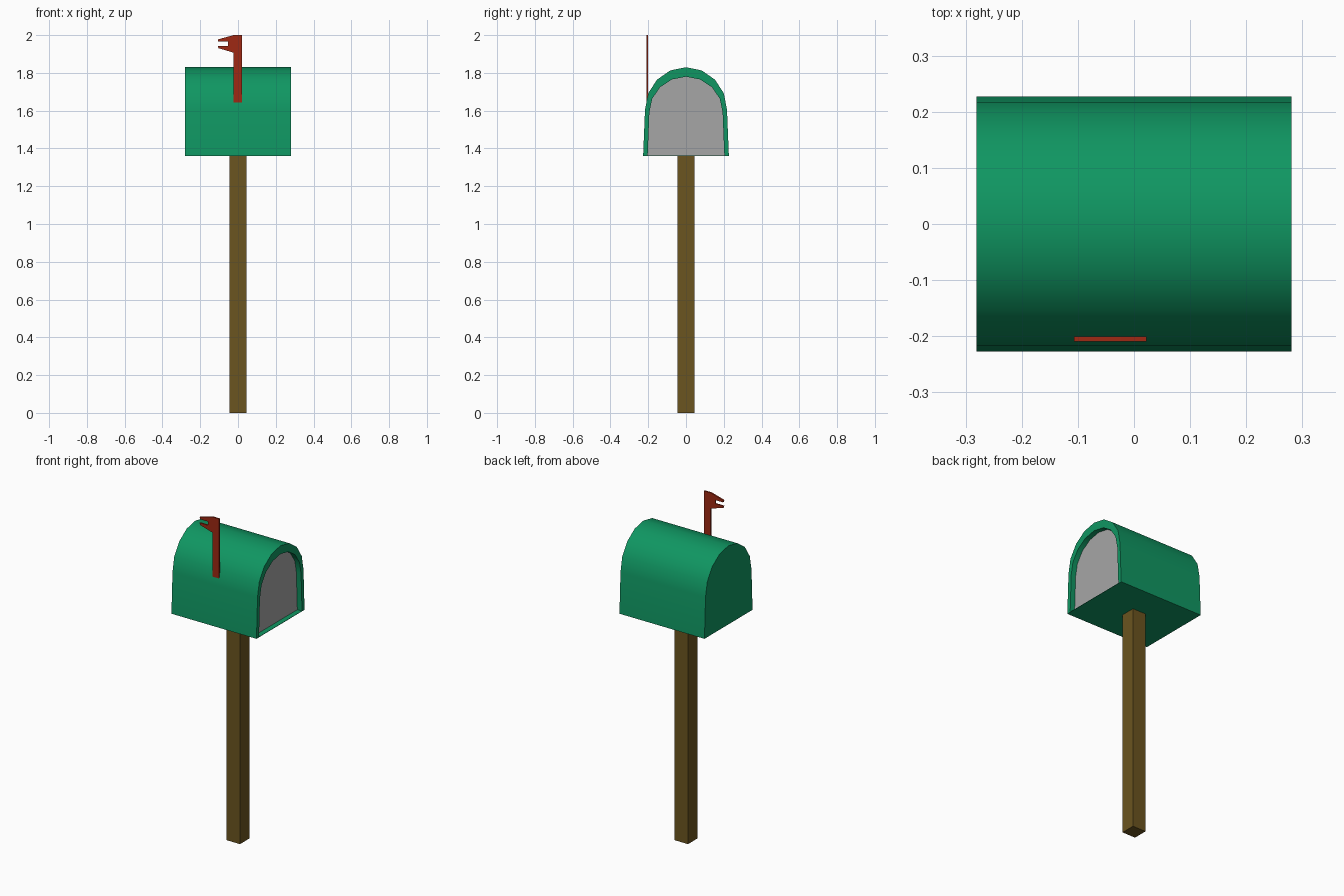
import bpy, bmesh, math

if "Cube" in bpy.data.objects:
    bpy.data.objects.remove(bpy.data.objects["Cube"])


def material(name, rgb):
    m = bpy.data.materials.new(name)
    m.diffuse_color = (*rgb, 1)
    m.use_nodes = True
    m.node_tree.nodes["Principled BSDF"].inputs["Base Color"].default_value = m.diffuse_color
    return m


def finish(name, bm, mat):
    bmesh.ops.recalc_face_normals(bm, faces=bm.faces)
    me = bpy.data.meshes.new(name)
    bm.to_mesh(me)
    bm.free()
    ob = bpy.data.objects.new(name, me)
    bpy.context.collection.objects.link(ob)
    me.materials.append(mat)
    return ob


def arch(foot, foot_z, half, spring_z, rise, n=8):
    """Arched outline (y, z): splayed sides and an n-sided round top."""
    pts = [(foot, foot_z)]
    for i in range(n + 1):
        a = math.pi * i / n
        pts.append((half * math.cos(a), spring_z + rise * math.sin(a)))
    return pts + [(-foot, foot_z)]


def ring(bm, pts, x):
    return [bm.verts.new((x, y, z)) for y, z in pts]


green = material("green_paint", (0.005, 0.307, 0.122))
grey = material("grey_door", (0.38, 0.38, 0.38))
brown = material("brown_wood", (0.147, 0.089, 0.014))
red = material("red_paint", (0.343, 0.022, 0.0065))

outer = arch(0.227, 1.36, 0.217, 1.605, 0.225)
inner = arch(0.203, 1.362, 0.194, 1.59, 0.19)

# Box shell: closed back, rim at the +x end, shallow recess for the door
bm = bmesh.new()
rings = [ring(bm, outer, -0.281), ring(bm, outer, 0.281),
         ring(bm, inner, 0.281), ring(bm, inner, 0.25)]
bm.faces.new(rings[0])
for a, b in zip(rings, rings[1:]):
    for i in range(len(a)):
        j = (i + 1) % len(a)
        bm.faces.new((a[i], a[j], b[j], b[i]))
# Grey door panel at the back of the recess
bm.faces.new(rings[3]).material_index = 1
box = finish("mailbox_shell", bm, green)
box.data.materials.append(grey)
bpy.context.view_layer.objects.active = box
box.select_set(True)
bpy.ops.object.shade_smooth_by_angle(angle=math.radians(35))

# Square post
bm = bmesh.new()
bmesh.ops.create_cube(bm, size=1)
for v in bm.verts:
    v.co.x *= 0.088
    v.co.y *= 0.088
    v.co.z = (v.co.z + 0.5) * 1.36
finish("post", bm, brown)

# Raised signal flag with a notched tip
outline = [(0.022, 1.62), (0.022, 2.0), (-0.023, 2.0), (-0.107, 1.977),
           (-0.104, 1.965), (-0.053, 1.965), (-0.053, 1.943),
           (-0.107, 1.943), (-0.104, 1.931), (-0.023, 1.907), (-0.023, 1.62)]
bm = bmesh.new()
face = bm.faces.new([bm.verts.new((x, -0.2095, z)) for x, z in outline])
ext = bmesh.ops.extrude_face_region(bm, geom=[face])
for v in ext["geom"]:
    if isinstance(v, bmesh.types.BMVert):
        v.co.y += 0.009
finish("signal_flag", bm, red)
